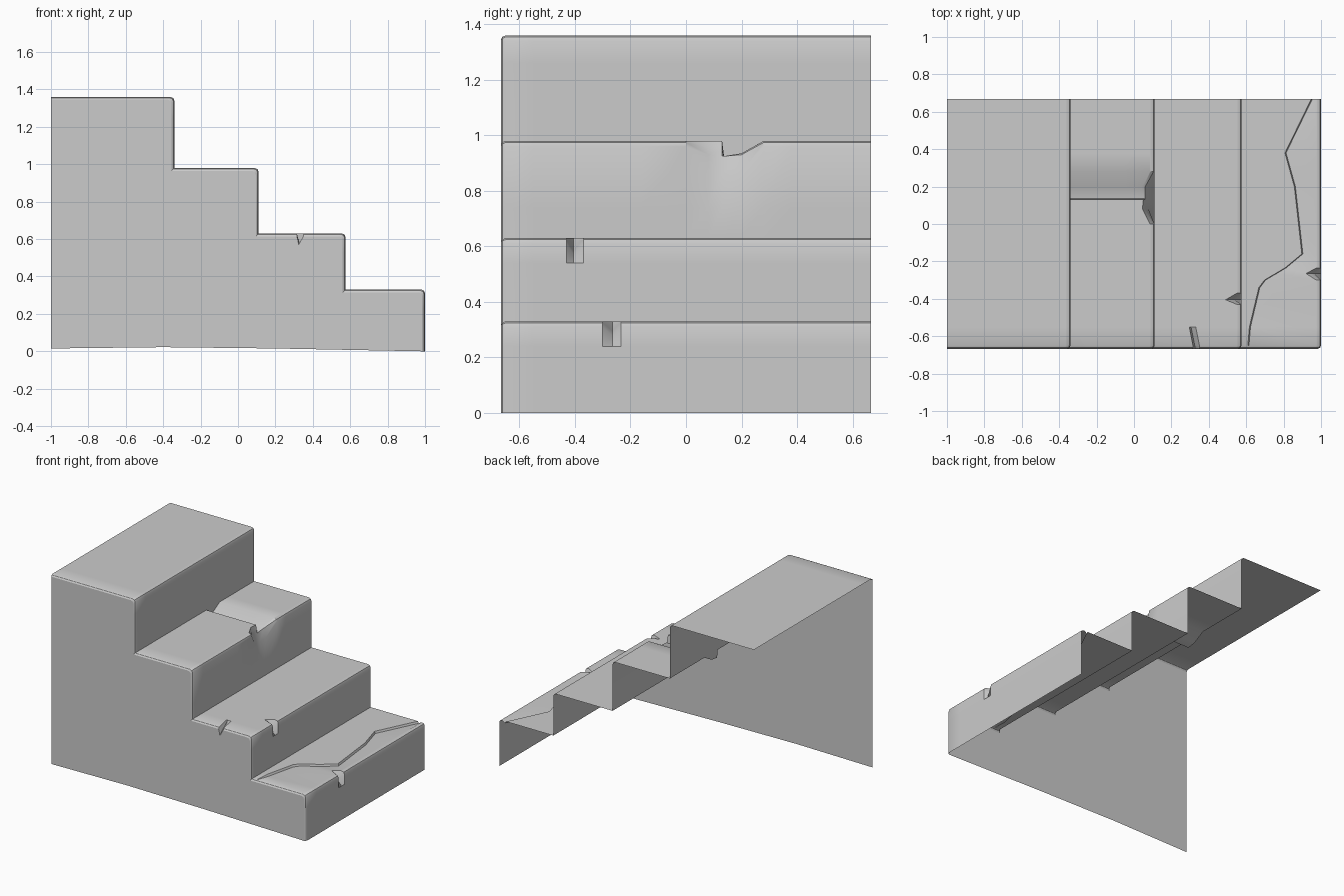
import bpy, bmesh

if "Cube" in bpy.data.objects:
    bpy.data.objects.remove(bpy.data.objects["Cube"])

X = [1.0, 0.575, 0.11, -0.34, -1.0]      # riser positions, lowest step first
Z = [0.33, 0.63, 0.98, 1.36]             # tread heights
R = 0.02                                 # rounded nosing radius
Y0, Y1 = -0.667, 0.667

# Lengthwise stations; the doubled ones hold the chips and cracks
STATIONS = [Y0, -0.661, -0.65, -0.55, -0.43, -0.405, -0.37, -0.34, -0.30,
            -0.265, -0.235, -0.16, 0.0, 0.08, 0.13, 0.137, 0.2, 0.28,
            0.38, 0.52, Y1]
INSET = {0: 0.015, 1: 0.005}
# Crack across the lowest tread as (y, x)
CRACK = [(-0.667, 0.61), (-0.55, 0.62), (-0.34, 0.67), (-0.30, 0.70), (-0.235, 0.81),
         (-0.16, 0.90), (0.20, 0.86), (0.38, 0.81), (0.667, 0.95)]
# Edge damage: (step, y) -> (riser start z, tread start x, notch x, notch z)
DAMAGE = {(0, -0.265): (0.24, 0.92, 0.945, 0.295),
          (1, -0.405): (0.54, 0.49, 0.52, 0.585),
          (2, 0.08): (0.74, 0.045, 0.06, 0.93),
          (2, 0.13): (0.74, 0.05, 0.06, 0.925),
          (2, 0.137): (0.74, 0.04, 0.06, 0.925),
          (2, 0.2): (0.74, 0.04, 0.06, 0.93)}
# Sunken strip behind the crack of the third tread
SUNK = {0.137: 0.055, 0.2: 0.045}


def lerp_path(path, y):
    for (a, xa), (b, xb) in zip(path, path[1:]):
        if a <= y <= b:
            return xa + (xb - xa) * (y - a) / (b - a)
    return path[-1][1]


def step_points(k, y, s):
    """Profile of one step from riser foot to the back of its tread."""
    x, z = X[k] - s, Z[k] - s
    foot = 0.0 if k == 0 else Z[k - 1] - s
    back = X[k + 1] - (s if k < 3 else 0)
    if k == 2:
        z -= SUNK.get(y, 0)
    if k == 3 or k == 2:
        foot -= SUNK.get(y, 0) if k == 3 else 0
    if (k, y) in DAMAGE:
        zr, xt, nx, nz = DAMAGE[(k, y)]
        nose = [(x, zr), ((x + 2 * nx) / 3, (zr + 2 * nz) / 3), (nx, nz),
                ((nx + xt) / 2, (nz + z) / 2), (xt, z)]
    else:
        drop = {0: 0.09, 1: 0.09, 2: 0.24}.get(k, 0.1)
        nose = [(x, z - drop), (x, z - R), (x - R * 0.29, z - R * 0.29),
                (x - R, z), (x - R - 0.005, z)]
    # Three points across the tread, moved to form cracks
    if k == 0:
        c = lerp_path(CRACK, y)
        d = 0.0 if y < -0.645 else 0.014
        mid = [(c + 0.003, z - d), (c - 0.003, z), (c - 0.02, z)]
    elif k == 1:
        d = {Y0: 0.045, -0.661: 0.043, -0.65: 0.04}.get(y, 0)
        shift = 0.0 if y < -0.6 else -0.02
        mid = [(0.35 + shift, z), (0.325 + shift, z - d), (0.315 + shift, z)]
    else:
        mid = [(x + (back - x) * t, z) for t in (0.35, 0.55, 0.75)]
    return [(x, foot)] + nose + mid + [(back, z)]


def profile(i):
    y, s = STATIONS[i], INSET.get(i, 0)
    return [p for k in range(4) for p in step_points(k, y, s)]


def finish(name, bm):
    mesh = bpy.data.meshes.new(name)
    bm.to_mesh(mesh)
    bm.free()
    ob = bpy.data.objects.new(name, mesh)
    bpy.context.collection.objects.link(ob)
    return ob


# Treads and risers: an open sheet running along y
bm = bmesh.new()
rows = [[bm.verts.new((px, y, pz)) for px, pz in profile(i)]
        for i, y in enumerate(STATIONS)]
for a, b in zip(rows, rows[1:]):
    for i in range(len(a) - 1):
        bm.faces.new((a[i], b[i], b[i + 1], a[i + 1]))
bmesh.ops.remove_doubles(bm, verts=bm.verts, dist=0.0005)
steps = finish("worn_steps", bm)
bpy.context.view_layer.objects.active = steps
steps.select_set(True)
bpy.ops.object.shade_smooth_by_angle(angle=0.6)

# Side wall on the front, with a slightly uneven foot
bm = bmesh.new()
outline = profile(0) + [(-1.0, 0.015), (-0.4, 0.022), (0.2, 0.015)]
wall = bm.faces.new([bm.verts.new((px, Y0, pz)) for px, pz in outline])
bmesh.ops.remove_doubles(bm, verts=bm.verts, dist=0.0005)
bmesh.ops.triangulate(bm, faces=bm.faces[:])
finish("side_wall", bm)
